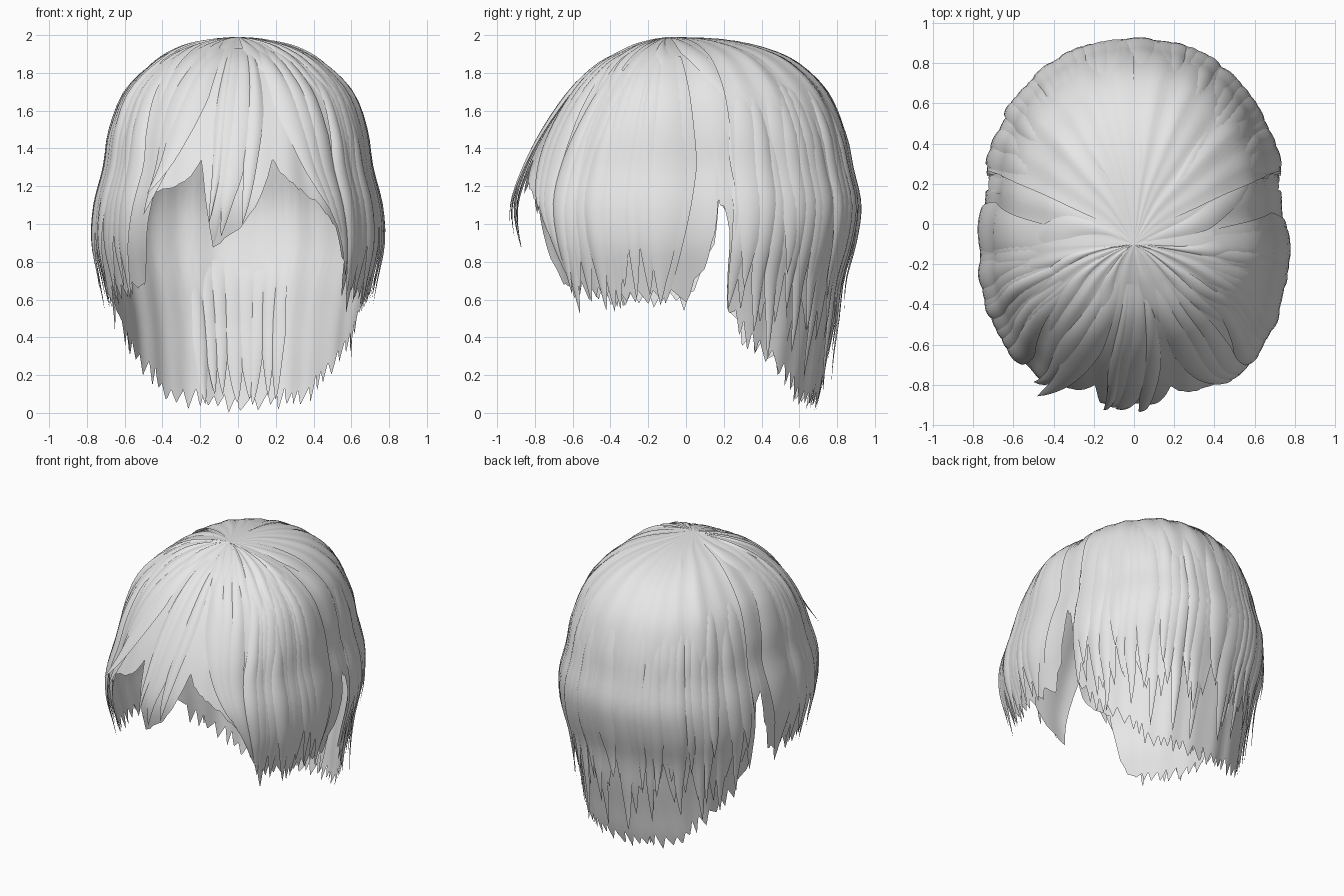
import bpy, bmesh, math, random

random.seed(4)
cube = bpy.data.objects.get("Cube")
if cube:
    bpy.data.objects.remove(cube)

mat = bpy.data.materials.new("light_grey_hair")
mat.use_nodes = True
GREY = (0.8, 0.8, 0.8, 1)
mat.diffuse_color = GREY
mat.node_tree.nodes["Principled BSDF"].inputs["Base Color"].default_value = GREY

CROWN_Y = -0.1
# Head profile from crown to nape: height, half width, front reach, back reach
PROFILE = [(1.99, 0, 0, 0), (1.975, .14, .07, .27), (1.93, .31, .2, .49), (1.85, .45, .35, .67),
           (1.7, .59, .5, .83), (1.5, .66, .64, .92), (1.3, .69, .74, .96), (1.1, .74, .8, 1.0),
           (.9, .75, .78, .97), (.7, .71, .72, .91), (.5, .67, .66, .88), (.3, .65, .6, .84),
           (.12, .64, .55, .81), (0, .62, .52, .78)]

# Hem heights by angle, 0 = front, 180 = back
FRINGE_LEFT = [(-8, .87), (0, .97), (7, 1.13), (13, 1.34), (16, 1.27), (22, 1.2), (32, 1.11),
               (41, .98), (46, .82), (49, .68)]
FRINGE_RIGHT = [(8, .87), (10, 1.05), (14, 1.34), (18, 1.25), (24, 1.2), (34, 1.17), (36, 1.02),
                (38, .82), (42, .68)]
SIDE_BACK = [(55, .65), (75, .61), (93, .62), (96, .63), (101, .82), (102.5, .95), (103.2, 1.15),
             (107, .95), (108, .58), (115, .41), (128, .29), (140, .18), (147, .09), (180, .05)]
# Hem of the upper layer behind the ears
UPPER = [(107, .85), (115, .65), (130, .55), (180, .55)]


def lookup(table, a):
    for (a0, h0), (a1, h1) in zip(table, table[1:]):
        if a <= a1:
            return h0 + (h1 - h0) * max(0, (a - a0) / (a1 - a0))
    return table[-1][1]


def hem(deg):
    if deg >= -8:
        return lookup(FRINGE_LEFT + SIDE_BACK, deg)
    return lookup(FRINGE_RIGHT + SIDE_BACK, -deg)


def upper_hem(deg):
    return lookup(UPPER, abs(deg))


def spline(u):
    """Catmull-Rom through the profile rows."""
    last = len(PROFILE) - 1
    i = min(int(u), last - 1)
    f = u - i
    p = [PROFILE[max(0, min(last, k))] for k in range(i - 1, i + 3)]
    return [b + f / 2 * (c - a + f * (2 * a - 5 * b + 4 * c - d + f * (3 * (b - c) + d - a)))
            for a, b, c, d in zip(*p)]


def depth_of(z):
    """Profile parameter for a height."""
    lo, hi = 0, len(PROFILE) - 1
    for _ in range(24):
        mid = (lo + hi) / 2
        lo, hi = (mid, hi) if spline(mid)[0] > z else (lo, mid)
    return lo


def on_head(deg, u, lift=0):
    z, side, front, back = spline(u)
    a = math.radians(deg)
    s, c = math.sin(a), math.cos(a)
    reach = front if c > 0 else back
    x = math.copysign(abs(s) ** .88, s) * (side + lift)
    y = -math.copysign(abs(c) ** .88, c) * (reach + lift)
    return x, CROWN_Y + y, z + lift * max(0, 1 - u / 5)


def grid_object(name, rows):
    """Smooth sheet from rows of points, top row first."""
    bm = bmesh.new()
    grid = [[bm.verts.new(p) for p in row] for row in rows]
    for r0, r1 in zip(grid, grid[1:]):
        for a, b, c, d in zip(r0, r1, r1[1:], r0[1:]):
            bm.faces.new((a, b, c, d))
    bmesh.ops.remove_doubles(bm, verts=bm.verts, dist=.0003)
    mesh = bpy.data.meshes.new(name)
    bm.to_mesh(mesh)
    bm.free()
    mesh.materials.append(mat)
    for poly in mesh.polygons:
        poly.use_smooth = True
    obj = bpy.data.objects.new(name, mesh)
    bpy.context.collection.objects.link(obj)


def teeth(start, end, count, width, depth):
    """Random pointed strands along a hem: one drop per column."""
    drops = []
    step = (end - start) / count
    edge, w, d = start, width, depth
    for i in range(count + 1):
        pos = start + i * step
        if pos > edge + w:
            edge, w, d = pos, width * random.uniform(.6, 1.4), depth * random.uniform(.4, 1.2)
        f = (pos - edge) / w
        drops.append(d * (min(f / .65, (1 - f) / .35) - .5))
    return drops


def sheet(name, start, end, count, hem_fn, width, depth, lift, calm=0):
    """Hair layer with faint ridged strands and a ragged hem."""
    drops = teeth(start, end, count, width, depth)
    phase = [random.uniform(0, 6) for _ in range(3)]
    columns = []
    for i in range(count + 1):
        deg = start + (end - start) * i / count
        k = 1 if abs(deg) > calm else .12
        u_end = depth_of(max(0, hem_fn(deg) - drops[i] * k))
        ridge = sum(math.sin(math.radians(deg) * f + p) * .003
                    for f, p in zip((7, 15, 26), phase))
        columns.append([on_head(deg, u_end * j / 30, (lift + ridge) * min(1, u_end * j / 90))
                        for j in range(31)])
    grid_object(name, list(zip(*columns)))


def lock(name, deg0, deg1, z0, z1, width, lift, flare=0):
    """Single tapered lock with a rounded cross-section."""
    u0, u1 = depth_of(z0), depth_of(z1)
    rows = []
    for j in range(23):
        t = j / 22
        mid = deg0 + (deg1 - deg0) * t ** 1.6
        taper = (1 - max(0, t - .45) / .55) ** .8
        half = width / 2 * (.5 + .5 * min(1, t * 2)) * taper
        row = []
        for k in range(-3, 4):
            e = k / 3
            rise = lift * min(1, t * 3) * (1 - .7 * taper * e * e) + flare * t ** 4
            row.append(on_head(mid + half * e, u0 + (u1 - u0) * t, rise))
        rows.append(row)
    grid_object(name, rows)


# Main cap with fringe, ear notches and long nape
sheet("hair_cap", -180, 180, 900, hem, 5, .11, 0, calm=46)

# Upper layer over the back of the head
sheet("upper_back_layer_left", 108, 180, 260, upper_hem, 7, .34, .015)
sheet("upper_back_layer_right", -180, -108, 260, upper_hem, 7, .34, .015)

# Fringe locks sweeping away from the parting: root angle, tip angle, tip height, width, flare
FRINGE = [(-2, -8, .87, 11, -.02), (3, -5, .93, 10, 0), (-4, -9, 1.0, 6, .01), (8, 1, 1.0, 8, .01),
          (-14, -33, 1.16, 16, .07), (-22, -37, 1.05, 14, .01), (16, 37, 1.07, 15, 0),
          (24, 43, .92, 14, 0), (32, 48, .72, 13, 0)]
for i, (root, tip, height, width, flare) in enumerate(FRINGE):
    lock(f"fringe_lock_{i}", root, tip, 1.93, height, width, .025, flare)

for side, name in ((1, "left"), (-1, "right")):
    # Side locks in front of the ears
    for i in range(12):
        a = 48 + i * 4 + random.uniform(-1, 1)
        lock(f"{name}_side_lock_{i}", side * a, side * (a + random.uniform(-3, 2)),
             random.uniform(1.75, 1.93), random.uniform(.52, .68), random.uniform(9, 15),
             random.uniform(.015, .03), random.uniform(-.01, .015))

    # Swept lock behind each ear notch
    lock(f"{name}_ear_lock", side * 114, side * 108, 1.7, .55, 10, .02)

    # Back locks in ragged tiers
    for i in range(16):
        a = 114 + i * 4.2
        tier = (.62, .42, .25)[i % 3]
        lock(f"{name}_back_lock_{i}", side * a, side * (a + random.uniform(-2, 3)),
             random.uniform(1.75, 1.93), max(.12, tier + random.uniform(-.1, .1) + (140 - a) * .004),
             random.uniform(9, 14), random.uniform(.02, .03), random.uniform(-.01, .04))

# Short locks lining the inside of the nape
for i in range(8):
    a = 164 + i * 4.5
    lock(f"nape_lining_lock_{i}", a, a + random.uniform(-3, 3), random.uniform(.75, .83),
         random.uniform(.03, .1), 8, -.02)

# Fine swirl strands at the crown
for i in range(14):
    a = i * 360 / 14 + random.uniform(-8, 8)
    lock(f"crown_strand_{i}", a, a + 14, 1.985, random.uniform(1.5, 1.75), 12, .012, -.02)
